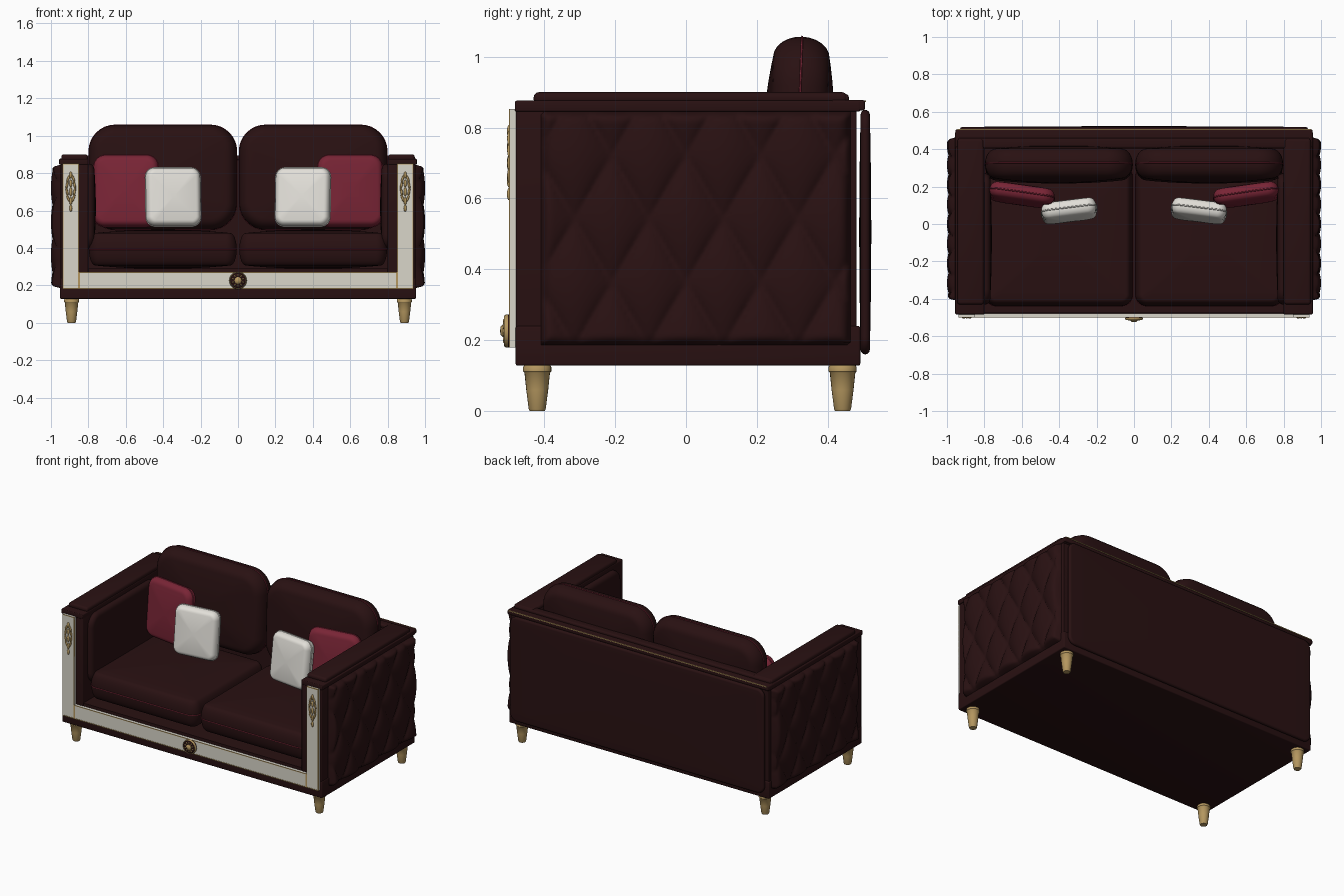
import bpy, bmesh, math
from mathutils import Vector

if "Cube" in bpy.data.objects:
    bpy.data.objects.remove(bpy.data.objects["Cube"])

def material(name, rgb):
    m = bpy.data.materials.new(name)
    m.diffuse_color = (*rgb, 1)
    m.use_nodes = True
    m.node_tree.nodes["Principled BSDF"].inputs["Base Color"].default_value = m.diffuse_color
    return m

MAROON = material("dark maroon upholstery", (0.022, 0.0055, 0.006))
RED = material("crimson fabric", (0.19, 0.018, 0.036))
WHITE = material("white fabric", (0.76, 0.74, 0.69))
IVORY = material("ivory lacquer", (0.70, 0.67, 0.59))
GOLD = material("aged gold", (0.46, 0.31, 0.115))

def finish(bm, name, mat, loc=(0, 0, 0), rot=(0, 0, 0), angle=40):
    bmesh.ops.recalc_face_normals(bm, faces=bm.faces[:])
    me = bpy.data.meshes.new(name)
    bm.to_mesh(me)
    bm.free()
    me.materials.append(mat)
    for p in me.polygons:
        p.use_smooth = True
    me.set_sharp_from_angle(angle=math.radians(angle))
    ob = bpy.data.objects.new(name, me)
    ob.location = loc
    ob.rotation_euler = [math.radians(a) for a in rot]
    bpy.context.collection.objects.link(ob)
    return ob

def box(name, x, y, z, mat, bevel=0.0):
    bm = bmesh.new()
    bmesh.ops.create_cube(bm, size=1)
    for v in bm.verts:
        v.co = [(a + b) / 2 + c * (b - a) for (a, b), c in zip((x, y, z), v.co)]
    if bevel:
        bmesh.ops.bevel(bm, geom=bm.edges[:], offset=bevel, segments=3, profile=0.5, affect='EDGES')
    return finish(bm, name, mat)

def outline(w, h, r, n=8):
    # Rounded rectangle in the local XZ plane
    pts = []
    for i, (sx, sz) in enumerate(((1, 1), (-1, 1), (-1, -1), (1, -1))):
        for k in range(n + 1):
            a = math.pi / 2 * (i + k / n)
            pts.append((sx * (w / 2 - r) + r * math.cos(a), sz * (h / 2 - r) + r * math.sin(a)))
    return pts

def pad(name, w, h, t, r, e, puff, mat, loc, rot=(0, 0, 0)):
    # Stuffed cushion: rounded outline, rolled edge and domed faces, thickness along local Y
    bm = bmesh.new()
    half = []
    for k in range(7):
        a = math.pi / 2 * k / 6
        i = e * (1 - math.cos(a))
        half.append((outline(w - 2 * i, h - 2 * i, max(r - i, 0.004)), (t / 2 - puff) * math.sin(a)))
    core = half[-1][0]
    for s in (0.88, 0.7, 0.5, 0.3, 0.1):
        half.append(([(x * s, z * s) for x, z in core], t / 2 - puff * s * s))
    rings = [(p, -d) for p, d in reversed(half)] + half[1:]
    loops = [[bm.verts.new((x, d, z)) for x, z in p] for p, d in rings]
    for a, b in zip(loops, loops[1:]):
        for j in range(len(a)):
            k = (j + 1) % len(a)
            bm.faces.new((a[j], a[k], b[k], b[j]))
    bm.faces.new(loops[0])
    bm.faces.new(loops[-1])
    return finish(bm, name, mat, loc, rot, 60)

def piping(name, w, h, r, mat, loc, rot=(0, 0, 0), thick=0.004):
    # Cord that follows a cushion seam
    cu = bpy.data.curves.new(name, 'CURVE')
    cu.dimensions = '3D'
    cu.bevel_depth = thick
    cu.bevel_resolution = 1
    pts = outline(w, h, r)
    sp = cu.splines.new('POLY')
    sp.points.add(len(pts) - 1)
    for p, (x, z) in zip(sp.points, pts):
        p.co = (x, 0, z, 1)
    sp.use_cyclic_u = True
    cu.materials.append(mat)
    ob = bpy.data.objects.new(name, cu)
    ob.location = loc
    ob.rotation_euler = [math.radians(a) for a in rot]
    bpy.context.collection.objects.link(ob)

def lathe(name, profile, mat, loc, rot=(0, 0, 0), n=24):
    bm = bmesh.new()
    vs = [bm.verts.new((r, 0, z)) for r, z in profile]
    es = [bm.edges.new(p) for p in zip(vs, vs[1:])]
    bmesh.ops.spin(bm, geom=vs + es, cent=(0, 0, 0), axis=(0, 0, 1), angle=2 * math.pi, steps=n)
    bmesh.ops.remove_doubles(bm, verts=bm.verts[:], dist=1e-5)
    return finish(bm, name, mat, loc, rot)

def bead(name, size, mat, loc, rot=(0, 0, 0)):
    bm = bmesh.new()
    bmesh.ops.create_uvsphere(bm, u_segments=12, v_segments=8, radius=1)
    for v in bm.verts:
        v.co = [a * b for a, b in zip(v.co, size)]
    return finish(bm, name, mat, loc, rot)

def framed_plate(name, x, z):
    # Ivory plate with thin gold border lines
    box(name, x, (-0.497, -0.478), z, IVORY)
    y, t = (-0.499, -0.49), 0.005
    for k in (0, 1):
        s = 1 - 2 * k
        box(name + "_gold_upright", sorted((x[k], x[k] + s * t)), y, z, GOLD)
        box(name + "_gold_rail", x, y, sorted((z[k], z[k] + s * t)), GOLD)

def tufted_panel(name, side):
    # Diamond-quilted outer arm panel
    bm = bmesh.new()
    y0, y1, z0, z1, nu, nv = -0.41, 0.465, 0.185, 0.845, 88, 72
    w, h = 0.21, 0.36
    grid = []
    for i in range(nu + 1):
        row = []
        for j in range(nv + 1):
            y, z = y0 + (y1 - y0) * i / nu, z0 + (z1 - z0) * j / nv
            u, v = math.pi * (y / w + z / h), math.pi * (y / w - z / h)
            edge = min(1, min(y - y0, y1 - y, z - z0, z1 - z) / 0.03)
            f = abs(math.sin(u) * math.sin(v)) ** 0.45
            d = (0.022 + 0.03 * f) * math.sqrt(max(0, 1 - (1 - edge) ** 2))
            row.append(bm.verts.new((side * (0.948 + d), y, z)))
        grid.append(row)
    for a, b in zip(grid, grid[1:]):
        for j in range(nv):
            bm.faces.new((a[j], b[j], b[j + 1], a[j + 1]))
    ob = finish(bm, name, MAROON, angle=80)
    if (ob.data.polygons[len(ob.data.polygons) // 2].normal.x > 0) != (side > 0):
        ob.data.flip_normals()

# Frame
box("base", (-0.952, 0.952), (-0.481, 0.492), (0.128, 0.24), MAROON, 0.006)
box("seat_deck", (-0.82, 0.82), (-0.475, 0.45), (0.2, 0.29), MAROON)
box("back_wall", (-0.945, 0.945), (0.41, 0.482), (0.22, 0.86), MAROON)
box("back_cap", (-0.955, 0.955), (0.41, 0.505), (0.848, 0.878), MAROON, 0.006)
box("back_top_pad", (-0.94, 0.94), (0.405, 0.46), (0.87, 0.895), MAROON, 0.01)
pad("back_panel", 1.86, 0.69, 0.034, 0.05, 0.014, 0.004, MAROON, (0, 0.506, 0.505))
box("back_gold_cord", (-0.945, 0.945), (0.503, 0.508), (0.872, 0.877), GOLD)

for s in (-1, 1):
    def sx(a, b):
        return tuple(sorted((s * a, s * b)))
    # Arms
    box("arm", sx(0.80, 0.948), (-0.48, 0.482), (0.2, 0.87), MAROON, 0.006)
    box("arm_cap", sx(0.80, 0.956), (-0.483, 0.492), (0.845, 0.876), MAROON, 0.005)
    box("arm_top_pad", sx(0.803, 0.945), (-0.43, 0.455), (0.865, 0.9), MAROON, 0.014)
    pad("arm_inner_pad", 0.70, 0.46, 0.07, 0.08, 0.03, 0.008, MAROON, (s * 0.795, -0.08, 0.62), (0, 0, 90))
    tufted_panel("arm_tufted_panel", s)
    # Front plates
    framed_plate("front_pillar_plate", sx(0.85, 0.937), (0.18, 0.852))
    # Leaf ornament on each pillar
    cx = s * 0.894
    for z, hz in ((0.79, 0.018), (0.745, 0.02), (0.7, 0.024), (0.65, 0.02), (0.612, 0.018)):
        bead("pillar_ornament_bead", (0.008, 0.008, hz), GOLD, (cx, -0.498, z))
    for t in (-1, 1):
        for z, dx, tilt in ((0.77, 0.014, -20), (0.737, 0.02, -12), (0.70, 0.02, 10), (0.665, 0.014, 22)):
            bead("pillar_ornament_leaf", (0.006, 0.007, 0.023), GOLD, (cx + t * dx, -0.498, z), (0, t * tilt, 0))
    # Legs
    for y in (-0.42, 0.442):
        lathe("leg", [(0, 0), (0.021, 0), (0.024, 0.006), (0.031, 0.06), (0.036, 0.108), (0.04, 0.112),
                      (0.04, 0.124), (0.036, 0.13), (0, 0.13)], GOLD, (s * 0.89, y, 0))
    # Seat and back cushions
    pad("seat_cushion", 0.79, 0.75, 0.21, 0.06, 0.035, 0.018, MAROON, (s * 0.402, -0.063, 0.393), (90, 0, 0))
    piping("seat_piping", 0.79, 0.75, 0.06, RED, (s * 0.402, -0.063, 0.393), (90, 0, 0), 0.003)
    pad("back_cushion", 0.79, 0.56, 0.2, 0.14, 0.06, 0.02, MAROON, (s * 0.402, 0.318, 0.777), (-2, 0, 0))
    piping("back_cushion_piping", 0.79, 0.56, 0.14, RED, (s * 0.402, 0.318, 0.777), (-2, 0, 0), 0.003)
    # Throw pillows
    loc, rot = (s * 0.6, 0.155, 0.705), (-5, 0, s * 8)
    pad("red_pillow", 0.35, 0.385, 0.105, 0.065, 0.035, 0.012, RED, loc, rot)
    piping("red_pillow_piping", 0.35, 0.385, 0.065, RED, loc, rot)
    loc, rot = (s * 0.347, 0.07, 0.672), (-7, 0, -s * 7)
    pad("white_pillow", 0.295, 0.315, 0.11, 0.05, 0.03, 0.012, WHITE, loc, rot)
    piping("white_pillow_piping", 0.295, 0.315, 0.05, WHITE, loc, rot)

# Front rail and rosette
framed_plate("front_rail_plate", (-0.85, 0.85), (0.18, 0.272))
lathe("rosette_disc", [(0, 0), (0.046, 0), (0.046, 0.012), (0.04, 0.017), (0, 0.017)], MAROON,
      (0, -0.495, 0.226), (90, 0, 0), 32)
lathe("rosette_rim", [(0.038, 0.012), (0.043, 0.019), (0.047, 0.012), (0.047, 0.008)], GOLD,
      (0, -0.495, 0.226), (90, 0, 0), 32)
lathe("rosette_boss", [(0.018, 0.012), (0.018, 0.022), (0.012, 0.028), (0, 0.03)], GOLD,
      (0, -0.495, 0.226), (90, 0, 0))
for k in range(10):
    a = 2 * math.pi * k / 10
    bead("rosette_petal", (0.004, 0.005, 0.007), GOLD,
         (0.028 * math.sin(a), -0.512, 0.226 + 0.028 * math.cos(a)), (0, math.degrees(a), 0))
